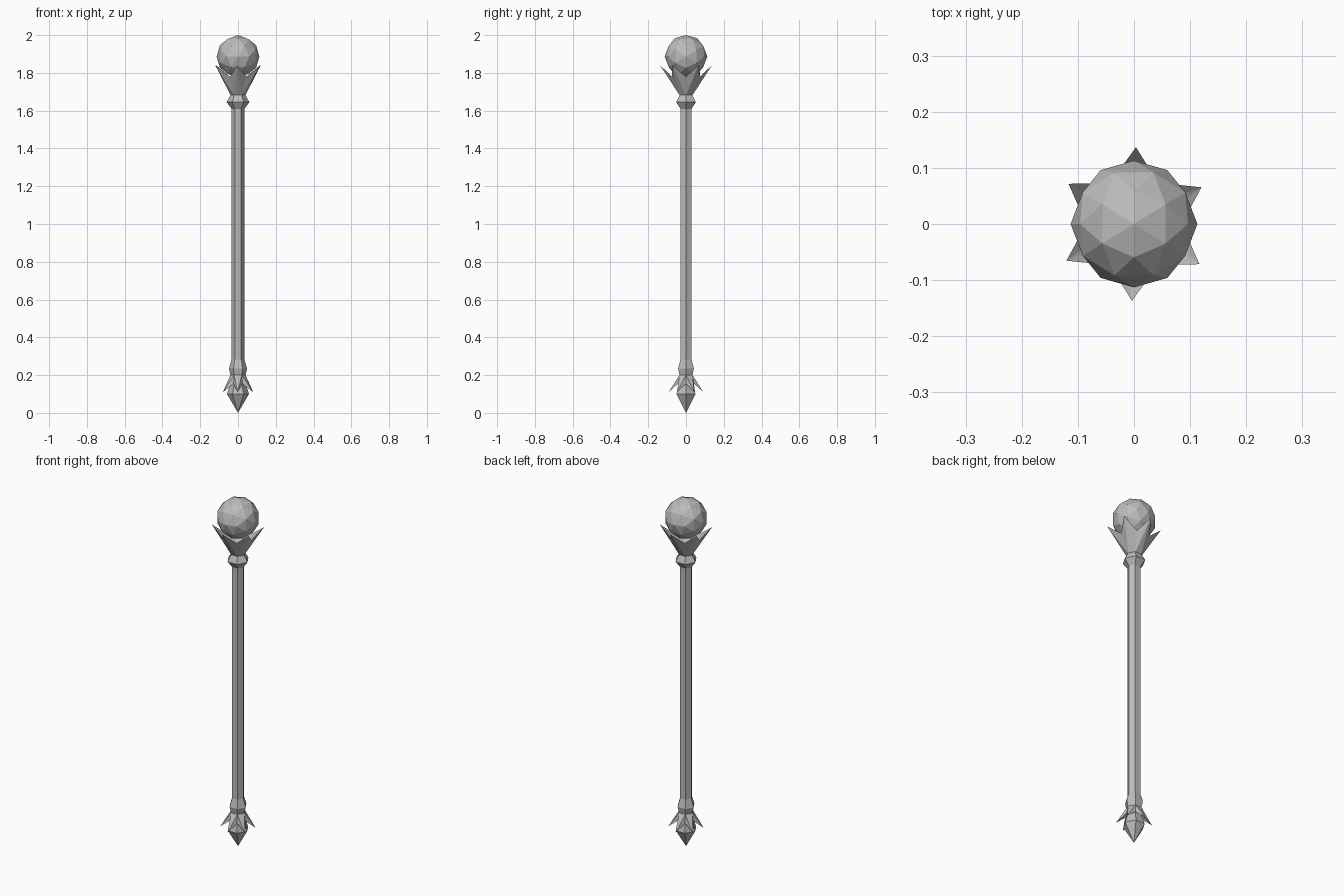
import bpy, bmesh
from math import cos, sin, radians
from mathutils import Matrix

SIDES = 6

cube = bpy.data.objects.get("Cube")
if cube:
    bpy.data.objects.remove(cube, do_unlink=True)

grey = bpy.data.materials.new("plain_grey")
grey.use_nodes = True
colour = (0.5, 0.5, 0.5, 1)
grey.diffuse_color = colour
grey.node_tree.nodes["Principled BSDF"].inputs["Base Color"].default_value = colour


def finish(name, bm):
    bmesh.ops.recalc_face_normals(bm, faces=bm.faces)
    mesh = bpy.data.meshes.new(name)
    bm.to_mesh(mesh)
    bm.free()
    mesh.materials.append(grey)
    obj = bpy.data.objects.new(name, mesh)
    bpy.context.collection.objects.link(obj)
    return obj


def ring(bm, r, z, turn=0):
    """Six corners at radius r; a zero radius gives one shared point."""
    if r == 0:
        return [bm.verts.new((0, 0, z))] * SIDES
    angles = [radians(turn + i * 360 / SIDES) for i in range(SIDES)]
    return [bm.verts.new((r * cos(a), r * sin(a), z)) for a in angles]


def lathe(name, profile):
    """Hexagonal solid through (radius, height) pairs."""
    bm = bmesh.new()
    rings = [ring(bm, r, z) for r, z in profile]
    for low, high in zip(rings, rings[1:]):
        for i in range(SIDES):
            j = (i + 1) % SIDES
            corners = dict.fromkeys([low[i], low[j], high[j], high[i]])
            bm.faces.new(list(corners))
    for end in (rings[0], rings[-1]):
        if end[0] is not end[1]:
            bm.faces.new(end)
    return finish(name, bm)


def petals(name, base, valley, tip, inner):
    """Crown of six pointed petals; each argument is (radius, height)."""
    bm = bmesh.new()
    outer, notch, floor = ring(bm, *base), ring(bm, *valley), ring(bm, *inner)
    points = ring(bm, *tip, turn=180 / SIDES - 1.5)
    for i in range(SIDES):
        j = (i + 1) % SIDES
        for wall in (outer, floor):
            bm.faces.new((wall[i], wall[j], points[i]))
            bm.faces.new((wall[i], points[i], notch[i]))
            bm.faces.new((wall[j], notch[j], points[i]))
    bm.faces.new(outer)
    bm.faces.new(floor)
    return finish(name, bm)


# Shaft and its collars
lathe("shaft", [(0.034, 0.26), (0.034, 1.63)])
lathe("upper_collar", [(0.034, 1.61), (0.06, 1.645), (0.038, 1.685)])
lathe("lower_collar", [(0.04, 0.2), (0.048, 0.235), (0.034, 0.282)])

# Petal crowns, opening up at the head and down at the foot
petals("head_petals", (0.038, 1.68), (0.085, 1.78), (0.137, 1.84), (0.03, 1.71))
petals("foot_petals", (0.04, 0.2), (0.048, 0.155), (0.092, 0.11), (0.03, 0.18))

# Pointed foot
lathe("foot_spike", [(0, 0), (0.058, 0.1), (0.03, 0.19)])

# Faceted orb, turned so that an edge lies across its top
bm = bmesh.new()
bmesh.ops.create_icosphere(bm, subdivisions=2, radius=0.113)
turn = Matrix.Rotation(radians(90), 4, "Z") @ Matrix.Rotation(radians(-31.717), 4, "Y")
bm.transform(Matrix.Translation((0, 0, 1.887)) @ turn)
finish("orb", bm)
